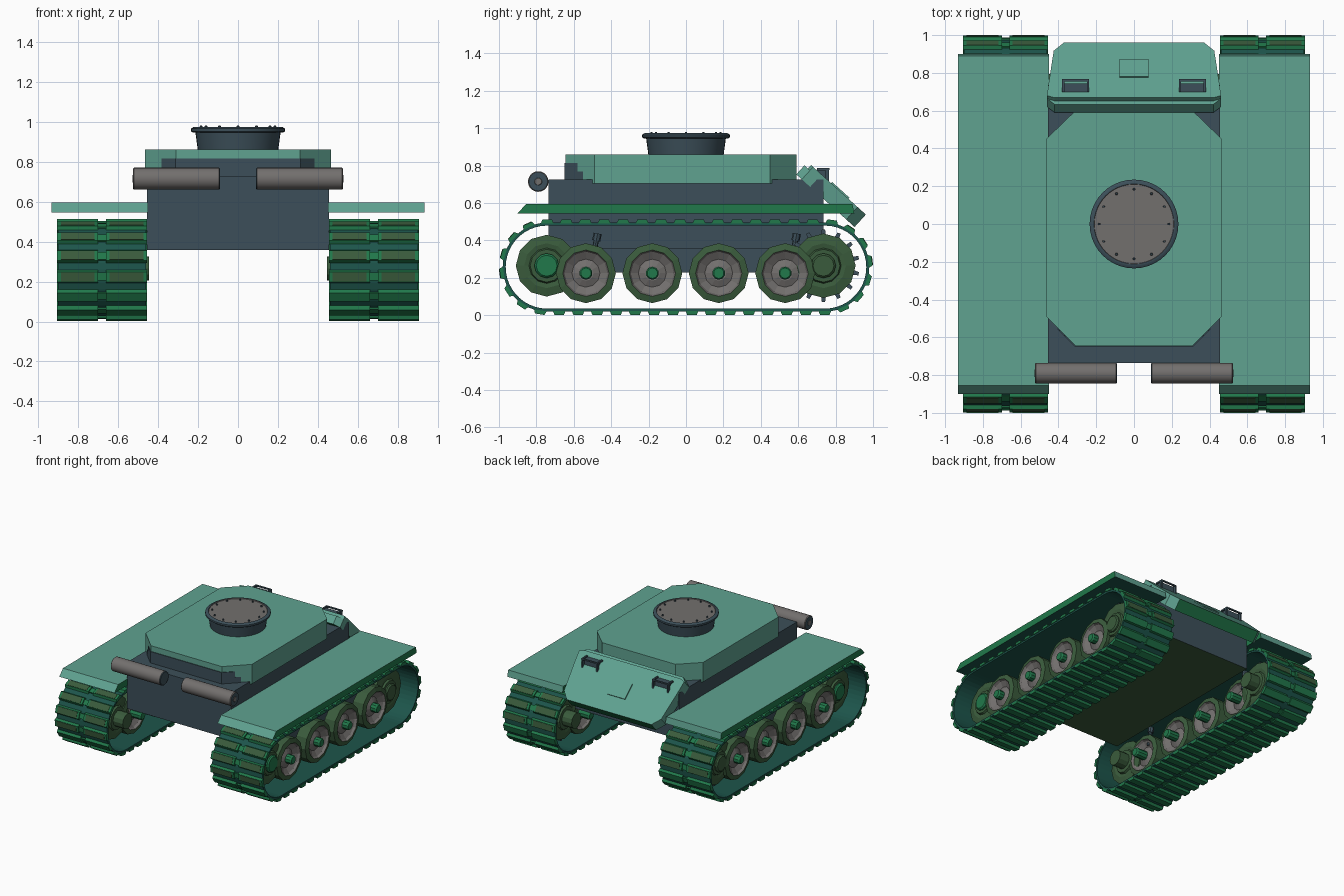
import bpy, bmesh, math
from mathutils import Vector, Matrix

if "Cube" in bpy.data.objects:
    bpy.data.objects.remove(bpy.data.objects["Cube"])


def material(name, rgb):
    m = bpy.data.materials.new(name)
    m.use_nodes = True
    m.diffuse_color = (*rgb, 1)
    m.node_tree.nodes["Principled BSDF"].inputs["Base Color"].default_value = (*rgb, 1)
    return m


MATS = [material("pale teal", (0.115, 0.36, 0.28)),
        material("dark slate", (0.045, 0.078, 0.1)),
        material("green", (0.015, 0.19, 0.07)),
        material("olive", (0.042, 0.105, 0.045)),
        material("warm grey", (0.17, 0.16, 0.155)),
        material("dark teal", (0.012, 0.09, 0.07))]
TEAL, SLATE, GREEN, OLIVE, GREY, DARK = range(6)


def finish(name, bm, mirror=False, smooth=False, rule=None):
    bmesh.ops.recalc_face_normals(bm, faces=bm.faces)
    bm.normal_update()
    if rule:
        for f in bm.faces:
            f.material_index = rule(f)
    me = bpy.data.meshes.new(name)
    bm.to_mesh(me)
    bm.free()
    for m in MATS:
        me.materials.append(m)
    ob = bpy.data.objects.new(name, me)
    bpy.context.collection.objects.link(ob)
    if mirror:
        ob.modifiers.new("mirror", "MIRROR")
    if smooth:
        bpy.ops.object.select_all(action="DESELECT")
        ob.select_set(True)
        bpy.context.view_layer.objects.active = ob
        bpy.ops.object.shade_smooth_by_angle(angle=math.radians(35))


def prism(bm, pts, offset, mat):
    """Extrude a closed outline along an offset."""
    a = [bm.verts.new(p) for p in pts]
    b = [bm.verts.new(Vector(p) + Vector(offset)) for p in pts]
    faces = [bm.faces.new(a), bm.faces.new(b[::-1])]
    for i in range(len(a)):
        j = (i + 1) % len(a)
        faces.append(bm.faces.new((a[i], b[i], b[j], a[j])))
    for f in faces:
        f.material_index = mat


def box(bm, lo, hi, mat, matrix=Matrix(), taper=1.0):
    """Box between two corners; taper narrows its top along y."""
    mid = (lo[1] + hi[1]) / 2
    ys = (lo[1], hi[1], mid + (hi[1] - mid) * taper, mid + (lo[1] - mid) * taper)
    zs = (lo[2], lo[2], hi[2], hi[2])
    pts = [matrix @ Vector((lo[0], y, z)) for y, z in zip(ys, zs)]
    prism(bm, pts, matrix.to_3x3() @ Vector((hi[0] - lo[0], 0, 0)), mat)


def lathe(bm, profile, mats, sides, matrix):
    """Spin (radius, height) points about local z; one material per band."""
    rings = []
    for r, h in profile:
        rings.append([bm.verts.new(matrix @ Vector((r * math.cos(t), r * math.sin(t), h)))
                      for t in (2 * math.pi * k / sides for k in range(sides))])
    for i, mat in enumerate(mats):
        for k in range(sides):
            n = (k + 1) % sides
            f = bm.faces.new((rings[i][k], rings[i][n], rings[i + 1][n], rings[i + 1][k]))
            f.material_index = mat
    for ring, mat in ((rings[0], mats[0]), (rings[-1], mats[-1])):
        bm.faces.new(ring).material_index = mat


def along_x(x, y, z):
    return Matrix.Translation((x, y, z)) @ Matrix.Rotation(math.pi / 2, 4, "Y")


# Hull and the plates between the wheel pairs
bm = bmesh.new()
box(bm, (-0.455, -0.735, 0.358), (0.455, 0.735, 0.725), SLATE)
finish("hull", bm, rule=lambda f: OLIVE if f.normal.z < -0.5 else SLATE)
bm = bmesh.new()
box(bm, (0.64, -0.7, 0.23), (0.7, 0.7, 0.36), SLATE)
finish("suspension_plate", bm, mirror=True)

# Upper casemate with cut corners
bm = bmesh.new()
right = [(0.32, 0.59), (0.465, 0.45), (0.465, -0.49), (0.31, -0.645)]
octagon = right + [(-x, y) for x, y in reversed(right)]
prism(bm, [(x, y, 0.705) for x, y in octagon], (0, 0, 0.155), TEAL)
finish("casemate", bm)

# Dark panel wrapped round the casemate front, narrower at its top
bm = bmesh.new()
for z0, z1, reach in ((0.715, 0.77, 0.1), (0.77, 0.815, 0.07)):
    side = [(0.29 + reach, -0.565 - 0.1 + reach), (0.312 + reach, -0.65 + reach), (0.312, -0.65)]
    front = side + [(-x, y) for x, y in reversed(side)]
    prism(bm, [(x, y, z0) for x, y in front], (0, 0, z1 - z0), SLATE)
finish("casemate_front_panel", bm)

# Round cupola with bolted lid
bm = bmesh.new()
lathe(bm, [(0.2, 0.85), (0.213, 0.945), (0.225, 0.945), (0.235, 0.952),
           (0.235, 0.965), (0.222, 0.974), (0.212, 0.974), (0.21, 0.969)],
      [SLATE] * 6 + [GREY], 40, Matrix())
finish("cupola", bm, smooth=True)
bm = bmesh.new()
for k in range(12):
    t = math.radians(30 * k)
    lathe(bm, [(0.008, 0.965), (0.006, 0.98)], [SLATE], 6,
          Matrix.Translation((0.185 * math.cos(t), 0.185 * math.sin(t), 0)))
finish("cupola_bolts", bm)


# Fenders: green outer edge, dark underside
def fender_colour(f):
    if f.normal.z < -0.5:
        return DARK
    return GREEN if abs(f.normal.x) > 0.5 else TEAL


bm = bmesh.new()
prism(bm, [(0.45, -0.9, 0.545), (0.45, 0.9, 0.545), (0.45, 0.89, 0.595), (0.45, -0.855, 0.595)],
      (0.483, 0, 0), TEAL)
finish("fender", bm, mirror=True, rule=fender_colour)

# Sloped rear plate
down = Vector((0, 0.742, -0.67))
normal = Vector((0, 0.67, 0.742))
top = Vector((0, 0.65, 0.82))


def on_slope(x, u, lift=0.0):
    return top + Vector((x, 0, 0)) + down * u + normal * lift


bm = bmesh.new()
half = [(0.42, 0), (0.46, 0.04), (0.455, 0.1), (0.425, 0.36), (0.37, 0.42)]
outline = half + [(-x, u) for x, u in reversed(half)]
prism(bm, [on_slope(x, u, -0.025) for x, u in outline], normal * -0.065, TEAL)
prism(bm, [on_slope(x, max(u, 0.025)) for x, u in outline], normal * -0.025, TEAL)
finish("rear_plate", bm, rule=lambda f: GREEN if f.normal.z < -0.5 else TEAL)
bm = bmesh.new()
hatch = [(-0.077, 0.17), (0.077, 0.17), (0.077, 0.295), (-0.077, 0.295)]
prism(bm, [on_slope(x, u) for x, u in hatch], normal * 0.008, TEAL)
finish("rear_hatch", bm)

# Caged lamps on the rear plate
bm = bmesh.new()
box(bm, (0.25, 0.7, 0.71), (0.37, 0.745, 0.778), SLATE)
for x in (0.238, 0.368):
    box(bm, (x, 0.745, 0.7), (x + 0.012, 0.765, 0.787), SLATE)
    box(bm, (x, 0.7, 0.775), (x + 0.012, 0.765, 0.787), SLATE)
box(bm, (0.238, 0.755, 0.777), (0.38, 0.767, 0.787), SLATE)
finish("rear_lamp", bm, mirror=True)

# Exhaust mufflers with dark end caps
bm = bmesh.new()
lathe(bm, [(0.05, 0), (0.055, 0.005), (0.055, 0.43), (0.05, 0.435), (0.02, 0.435), (0.018, 0.437)],
      [SLATE, GREY, GREY, SLATE, GREY], 20, along_x(0.09, -0.79, 0.715))
finish("muffler", bm, mirror=True, smooth=True)

# Road wheels: paired discs, dished inward and outward, on a hub
bm = bmesh.new()
for y in (-0.535, -0.18, 0.175, 0.53):
    place = along_x(0, y, 0.225)
    for x, way in ((0.63, -1), (0.73, 1)):
        dish = [(0.13, 0), (0.16, 0.005), (0.16, 0.095), (0.124, 0.105),
                (0.115, 0.088), (0.075, 0.065), (0.04, 0.08)]
        lathe(bm, [(r, x + way * h) for r, h in dish],
              [OLIVE, OLIVE, OLIVE, GREY, GREY, GREY], 12, place)
    lathe(bm, [(0.028, 0.455), (0.035, 0.465), (0.035, 0.85), (0.028, 0.86)], [GREEN] * 3, 10, place)
finish("road_wheels", bm, mirror=True)


# Front idler and rear drive sprocket
def end_wheel(bm, y, radius, hub):
    place = along_x(0, y, 0.265)
    for x, way in ((0.63, -1), (0.71, 1)):
        dish = [(0.14, 0), (radius, 0.01), (radius, 0.08), (0.12, 0.09), (0.095, 0.085), (0.088, 0.1)]
        lathe(bm, [(r, x + way * h) for r, h in dish], [OLIVE] * 5, 12, place)
    lathe(bm, [(0.06, 0.445), (0.06, 0.6)], [OLIVE], 12, place)
    lathe(bm, [(0.066, 0.6), (0.066, 0.82), (0.056, 0.83)], [hub, hub], 12, place)


bm = bmesh.new()
end_wheel(bm, -0.745, 0.165, GREEN)
finish("idler", bm, mirror=True)
bm = bmesh.new()
end_wheel(bm, 0.735, 0.172, OLIVE)
for x in (0.55, 0.71):
    for k in range(14):
        turn = Matrix.Translation((x, 0.735, 0.265)) @ Matrix.Rotation(2 * math.pi * k / 14, 4, "X")
        box(bm, (0.025, -0.013, 0.16), (0.055, 0.013, 0.193), SLATE, turn, 0.7)
finish("drive_sprocket", bm, mirror=True)

# Shock absorbers
bm = bmesh.new()
for y in (-0.5, 0.565):
    tilt = Matrix.Translation((0.56, y, 0.3)) @ Matrix.Rotation(-0.2, 4, "X")
    lathe(bm, [(0.014, 0), (0.014, 0.1), (0.022, 0.1), (0.022, 0.14)], [SLATE] * 3, 8, tilt)
finish("shock_absorbers", bm, mirror=True)

# Track path: two straights and two half circles
END, RADIUS, MID = 0.742, 0.238, 0.2575
ARC = math.pi * RADIUS
LENGTH = 4 * END + 2 * ARC


def track_frame(s):
    """Frame on the belt with local z pointing outward."""
    s %= LENGTH
    flip = s >= LENGTH / 2
    s -= LENGTH / 2 if flip else 0
    if s < 2 * END:
        m = Matrix.Translation((0, s - END, 0))
    else:
        m = Matrix.Translation((0, END, 0)) @ Matrix.Rotation(-(s - 2 * END) / RADIUS, 4, "X")
    m = m @ Matrix.Translation((0, 0, RADIUS))
    base = Matrix.Translation((0, 0, MID))
    return base @ Matrix.Rotation(math.pi, 4, "X") @ m if flip else base @ m


# Track belt
bm = bmesh.new()
rows = []
for i in range(132):
    m = track_frame(LENGTH * i / 132)
    rows.append([bm.verts.new(m @ Vector(p)) for p in
                 ((0.46, 0, 0), (0.9, 0, 0), (0.9, 0, -0.016), (0.46, 0, -0.016))])
for a, b in zip(rows, rows[1:] + rows[:1]):
    for k in range(4):
        n = (k + 1) % 4
        bm.faces.new((a[k], a[n], b[n], b[k])).material_index = DARK
finish("track_belt", bm, mirror=True)

# Track shoes: paired green blocks, with olive pads on the upper ends
bm = bmesh.new()
LINKS = 44
for i in range(LINKS):
    m = track_frame(LENGTH * i / LINKS)
    height = m.translation.z
    for x0, x1 in ((0.455, 0.66), (0.7, 0.905)):
        box(bm, (x0, -0.034, -0.004), (x1, 0.034, 0.017), GREEN, m, 0.75)
        if 0.22 < height < 0.48:
            box(bm, (x0 + 0.018, -0.023, 0.01), (x1 - 0.018, 0.023, 0.0195), OLIVE, m)
    box(bm, (0.65, -0.02, -0.004), (0.71, 0.02, 0.008), GREEN, m)
finish("track_shoes", bm, mirror=True)
